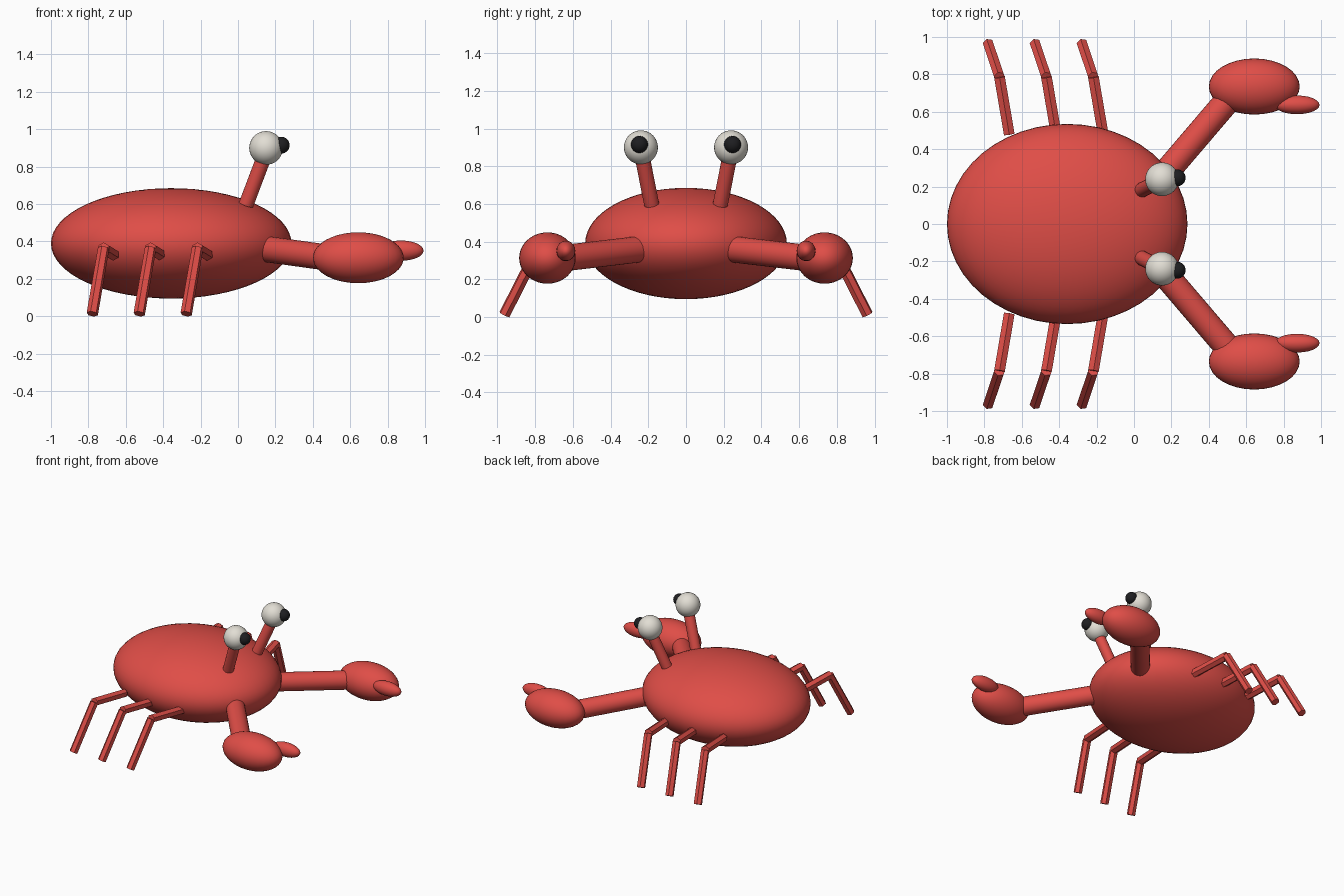
import bpy
from mathutils import Vector

if "Cube" in bpy.data.objects:
    bpy.data.objects.remove(bpy.data.objects["Cube"])


def material(name, rgb):
    m = bpy.data.materials.new(name)
    m.diffuse_color = (*rgb, 1)
    m.use_nodes = True
    m.node_tree.nodes["Principled BSDF"].inputs["Base Color"].default_value = m.diffuse_color
    return m


RED = material("shell red", (0.74, 0.075, 0.063))
WHITE = material("eye white", (0.76, 0.73, 0.66))
BLACK = material("pupil black", (0.013, 0.013, 0.015))


def finish(name, mat, smooth=True):
    ob = bpy.context.object
    ob.name = name
    ob.data.materials.append(mat)
    if smooth:
        bpy.ops.object.shade_smooth_by_angle(angle=0.7)
    return ob


def ellipsoid(name, centre, radii, mat, segments=32, rings=20):
    bpy.ops.mesh.primitive_uv_sphere_add(segments=segments, ring_count=rings, radius=1, location=centre)
    bpy.context.object.scale = radii
    bpy.ops.object.transform_apply(location=False, rotation=False, scale=True)
    return finish(name, mat)


def rod(name, a, b, radius, sides, smooth=True):
    a, b = Vector(a), Vector(b)
    d = b - a
    bpy.ops.mesh.primitive_cylinder_add(vertices=sides, radius=radius, depth=d.length,
                                        location=(a + b) / 2,
                                        rotation=d.to_track_quat('Z', 'Y').to_euler())
    return finish(name, RED, smooth)


# Body shell
ellipsoid("body", (-0.357, 0, 0.39), (0.643, 0.535, 0.295), RED, 48, 32)

for s, side in ((1, "left"), (-1, "right")):
    # Eye on a stalk
    rod(side + "_eye_stalk", (0.043, s * 0.182, 0.597), (0.15, s * 0.238, 0.88), 0.04, 20)
    ellipsoid(side + "_eyeball", (0.15, s * 0.239, 0.9), (0.09,) * 3, WHITE)
    ellipsoid(side + "_pupil", (0.231, s * 0.247, 0.915), (0.045,) * 3, BLACK, 24, 16)

    # Arm, claw and pincer
    rod(side + "_arm", (0.16, s * 0.262, 0.358), (0.5, s * 0.66, 0.311), 0.07, 24)
    ellipsoid(side + "_claw", (0.643, s * 0.735, 0.313), (0.243, 0.15, 0.136), RED)
    ellipsoid(side + "_pincer", (0.872, s * 0.637, 0.351), (0.12, 0.05, 0.054), RED, 24, 16)

    # Three jointed six-sided legs
    for i in range(3):
        x = -0.667 + i * 0.251
        knee = (x - 0.052, s * 0.785, 0.362)
        rod(f"{side}_upper_leg_{i + 1}", (x, s * 0.48, 0.33), knee, 0.033, 6, False)
        rod(f"{side}_lower_leg_{i + 1}", knee, (x - 0.112, s * 0.963, 0.013), 0.031, 6, False)
